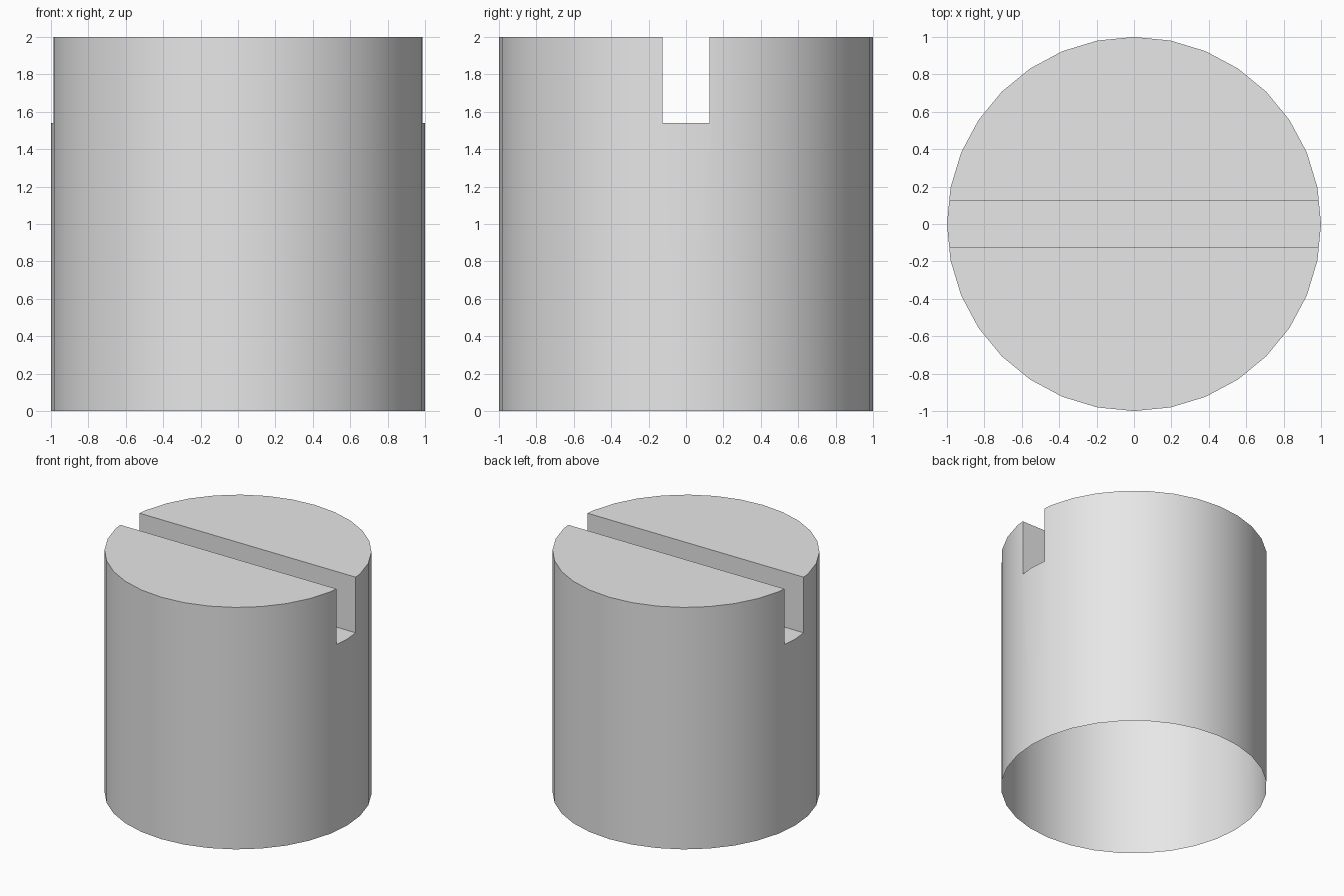
import bpy
import bmesh
import math

cube = bpy.data.objects.get("Cube")
if cube:
    bpy.data.objects.remove(cube, do_unlink=True)

HEIGHT = 2.0
SLOT_WIDTH = 0.252
SLOT_FLOOR = 1.54

# Plain light grey
grey = bpy.data.materials.new("light_grey")
grey.use_nodes = True
colour = (0.8, 0.8, 0.8, 1.0)
grey.diffuse_color = colour
grey.node_tree.nodes["Principled BSDF"].inputs["Base Color"].default_value = colour

# Round body
bpy.ops.mesh.primitive_cylinder_add(vertices=32, radius=1, depth=HEIGHT,
                                    location=(0, 0, HEIGHT / 2))
body = bpy.context.object
body.name = "slotted_body"
body.data.materials.append(grey)

# Cutter for the slot across the top
bpy.ops.mesh.primitive_cube_add(size=1, location=(0, 0, SLOT_FLOOR + 0.5))
cutter = bpy.context.object
cutter.name = "slot_cutter"
cutter.scale = (3, SLOT_WIDTH, 1)
cutter.hide_render = True

bpy.context.view_layer.objects.active = body
slot = body.modifiers.new("slot", 'BOOLEAN')
slot.operation = 'DIFFERENCE'
slot.solver = 'EXACT'
slot.object = cutter
bpy.ops.object.modifier_apply(modifier=slot.name)
bpy.data.objects.remove(cutter, do_unlink=True)

# Open underside
bm = bmesh.new()
bm.from_mesh(body.data)
underside = [f for f in bm.faces if f.normal.z < -0.9]
bmesh.ops.delete(bm, geom=underside, context='FACES')
bm.to_mesh(body.data)
bm.free()

# Smooth round wall, crisp rims and slot edges
bpy.ops.object.select_all(action='DESELECT')
body.select_set(True)
bpy.ops.object.shade_smooth_by_angle(angle=math.radians(30))
